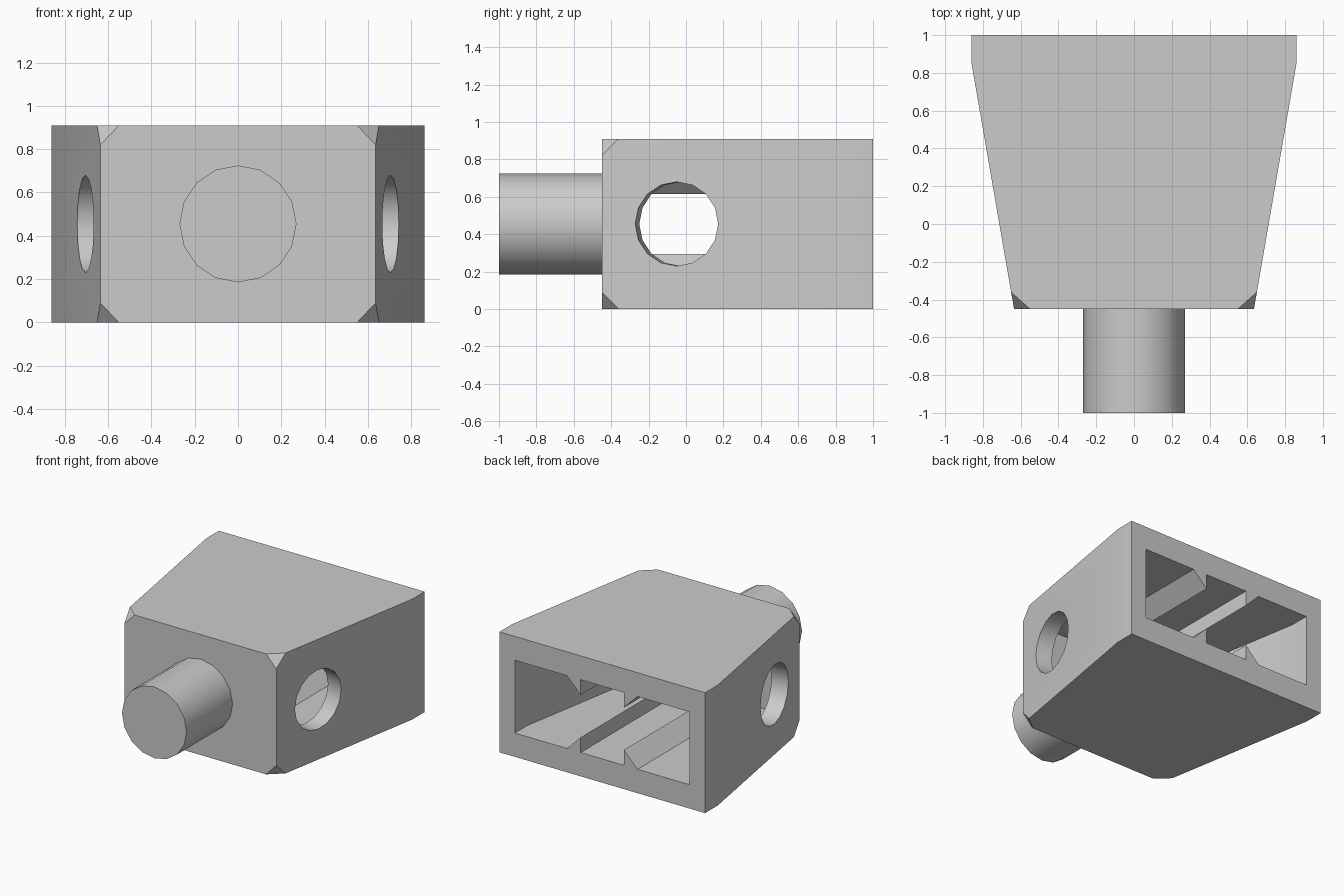
import bpy, bmesh, math
from mathutils import Matrix, Vector

cube = bpy.data.objects.get("Cube")
if cube:
    bpy.data.objects.remove(cube, do_unlink=True)

grey = bpy.data.materials.new("plain_grey")
grey.use_nodes = True
GREY = (0.6, 0.6, 0.6, 1)
grey.diffuse_color = GREY
grey.node_tree.nodes["Principled BSDF"].inputs["Base Color"].default_value = GREY

HEIGHT, MID = 0.91, 0.455
FLOOR, CEILING = 0.18, 0.73
FRONT, SHOULDER, BACK = -0.45, 0.85, 1.0
SLOPE = 0.173                 # sideways taper per unit of depth
TILT = math.atan(SLOPE)


def finish(name, bm):
    bmesh.ops.recalc_face_normals(bm, faces=bm.faces[:])
    mesh = bpy.data.meshes.new(name)
    bm.to_mesh(mesh)
    bm.free()
    mesh.materials.append(grey)
    obj = bpy.data.objects.new(name, mesh)
    bpy.context.collection.objects.link(obj)
    return obj


def prism(points, move):
    """Closed solid made by sweeping a flat outline."""
    bm = bmesh.new()
    face = bm.faces.new([bm.verts.new(p) for p in points])
    side = bmesh.ops.extrude_face_region(bm, geom=[face])["geom"]
    verts = [v for v in side if isinstance(v, bmesh.types.BMVert)]
    bmesh.ops.translate(bm, verts=verts, vec=move)
    return bm


def tapered(width, front, back, z0, z1):
    """Symmetric footprint: straight at the back, tapering to the front."""
    narrow = width - SLOPE * (SHOULDER - front)
    half = [(narrow, front), (width, SHOULDER), (width, back)]
    outline = half + [(-x, y) for x, y in reversed(half)]
    return prism([(x, y, z0) for x, y in outline], (0, 0, z1 - z0))


def rod(radius, length, matrix):
    bm = bmesh.new()
    bmesh.ops.create_cone(bm, cap_ends=True, segments=16, radius1=radius,
                          radius2=radius, depth=length, matrix=matrix)
    return bm


def smooth(obj):
    bpy.ops.object.select_all(action="DESELECT")
    obj.select_set(True)
    bpy.context.view_layer.objects.active = obj
    bpy.ops.object.shade_smooth_by_angle(angle=math.radians(30))


# Tapered block with its four front corners clipped
bm = tapered(0.86, FRONT, BACK, 0, HEIGHT)
for s in (-1, 1):
    for z, up in ((0, 1), (HEIGHT, -1)):
        a = Vector((s * 0.55, FRONT, z))
        b = Vector((s * 0.651, -0.36, z))
        c = Vector((s * 0.635, FRONT, z + up * 0.09))
        normal = (b - a).cross(c - a)
        if normal.y > 0:
            normal.negate()
        bmesh.ops.bisect_plane(bm, geom=bm.verts[:] + bm.edges[:] + bm.faces[:],
                               plane_co=a, plane_no=normal, clear_outer=True)
        bmesh.ops.holes_fill(bm, edges=[e for e in bm.edges if e.is_boundary])
body = finish("body", bm)

# Rear pocket and round side holes
cutters = [finish("pocket_cutter", tapered(0.73, -0.3, BACK + 0.2, FLOOR, CEILING))]
for s in (-1, 1):
    place = (Matrix.Translation((s * 0.705, -0.05, MID))
             @ Matrix.Rotation(-s * TILT, 4, "Z") @ Matrix.Rotation(math.pi / 2, 4, "Y"))
    cutters.append(finish("side_hole_cutter", rod(0.225, 0.4, place)))
for cutter in cutters:
    cutter.hide_render = True
    cut = body.modifiers.new("cut", "BOOLEAN")
    cut.operation, cut.solver, cut.object = "DIFFERENCE", "EXACT", cutter
bpy.context.view_layer.update()
body.data = bpy.data.meshes.new_from_object(
    body.evaluated_get(bpy.context.evaluated_depsgraph_get()))
body.modifiers.clear()
for cutter in cutters:
    bpy.data.objects.remove(cutter, do_unlink=True)
smooth(body)

# Wedge ridges along the pocket floor and ceiling
for side, s in (("left", 1), ("right", -1)):
    for level, z, up in (("lower", FLOOR, 1), ("upper", CEILING, -1)):
        section = [(s * 0.18, BACK, z), (s * 0.295, BACK, z),
                   (s * 0.18, BACK, z + up * 0.115)]
        finish(f"{level}_ridge_{side}", prism(section, (0, -0.3 - BACK, 0)))

# Round peg on the front
place = Matrix.Translation((0, (FRONT - 1) / 2, MID)) @ Matrix.Rotation(math.pi / 2, 4, "X")
smooth(finish("front_peg", rod(0.27, 1 + FRONT, place)))
